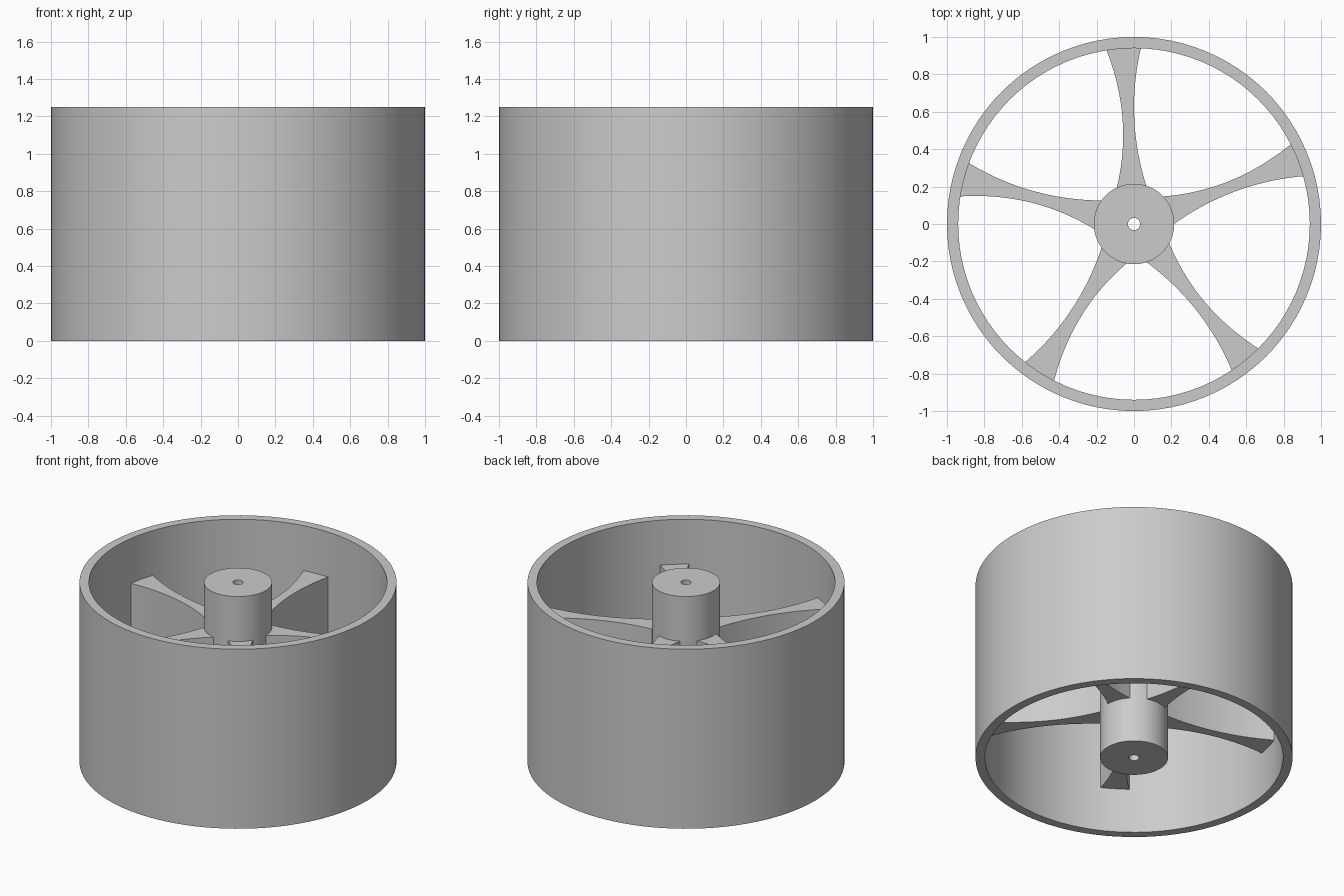
import bpy, bmesh, math
from mathutils import Matrix

if "Cube" in bpy.data.objects:
    bpy.data.objects.remove(bpy.data.objects["Cube"])

HEIGHT = 1.25
SPOKE_Z = (0.3125, 0.9375)

grey = bpy.data.materials.new("plain_grey")
grey.diffuse_color = (0.6, 0.6, 0.6, 1)
grey.use_nodes = True
grey.node_tree.nodes["Principled BSDF"].inputs["Base Color"].default_value = grey.diffuse_color


def finish(bm, name):
    bmesh.ops.recalc_face_normals(bm, faces=bm.faces)
    mesh = bpy.data.meshes.new(name)
    bm.to_mesh(mesh)
    bm.free()
    mesh.materials.append(grey)
    obj = bpy.data.objects.new(name, mesh)
    bpy.context.collection.objects.link(obj)
    bpy.ops.object.select_all(action='DESELECT')
    obj.select_set(True)
    bpy.context.view_layer.objects.active = obj
    bpy.ops.object.shade_smooth_by_angle(angle=math.radians(30))
    return obj


def tube(name, r_in, r_out, sides):
    """Full-height hollow cylinder made by turning a rectangle."""
    bm = bmesh.new()
    rings = []
    for i in range(sides):
        a = 2 * math.pi * i / sides
        rings.append([bm.verts.new((r * math.cos(a), r * math.sin(a), z))
                      for r, z in ((r_in, 0), (r_out, 0), (r_out, HEIGHT), (r_in, HEIGHT))])
    for i in range(sides):
        p, q = rings[i], rings[(i + 1) % sides]
        for j in range(4):
            k = (j + 1) % 4
            bm.faces.new((p[j], q[j], q[k], p[k]))
    return finish(bm, name)


def edge_x(y, apex_x, apex_y, bend):
    """Shallow curve of a spoke flank."""
    return apex_x + bend * (y - apex_y) ** 2


def spoke(name, angle, steps=20):
    """Narrow-waisted spoke, ends buried slightly in hub and rim."""
    bm = bmesh.new()
    rows = []
    for i in range(steps + 1):
        t = i / steps
        yl = 0.195 + t * (0.932 - 0.195)
        yr = 0.2 + t * (0.946 - 0.2)
        xl = edge_x(yl, -0.058, 0.475, -0.43)
        xr = edge_x(yr, 0.0, 0.625, 0.37)
        rows.append([bm.verts.new(c) for c in (
            (xl, yl, SPOKE_Z[0]), (xr, yr, SPOKE_Z[0]),
            (xr, yr, SPOKE_Z[1]), (xl, yl, SPOKE_Z[1]))])
    for p, q in zip(rows, rows[1:]):
        for j in range(4):
            k = (j + 1) % 4
            bm.faces.new((p[j], p[k], q[k], q[j]))
    bm.faces.new(rows[0])
    bm.faces.new(rows[-1])
    bm.transform(Matrix.Rotation(angle, 4, 'Z'))
    return finish(bm, name)


# Outer rim and bored hub
tube("rim", 0.94, 1.0, 96)
tube("hub", 0.033, 0.215, 64)

# Five spokes
for n in range(5):
    spoke(f"spoke_{n + 1}", math.radians(72 * n))
